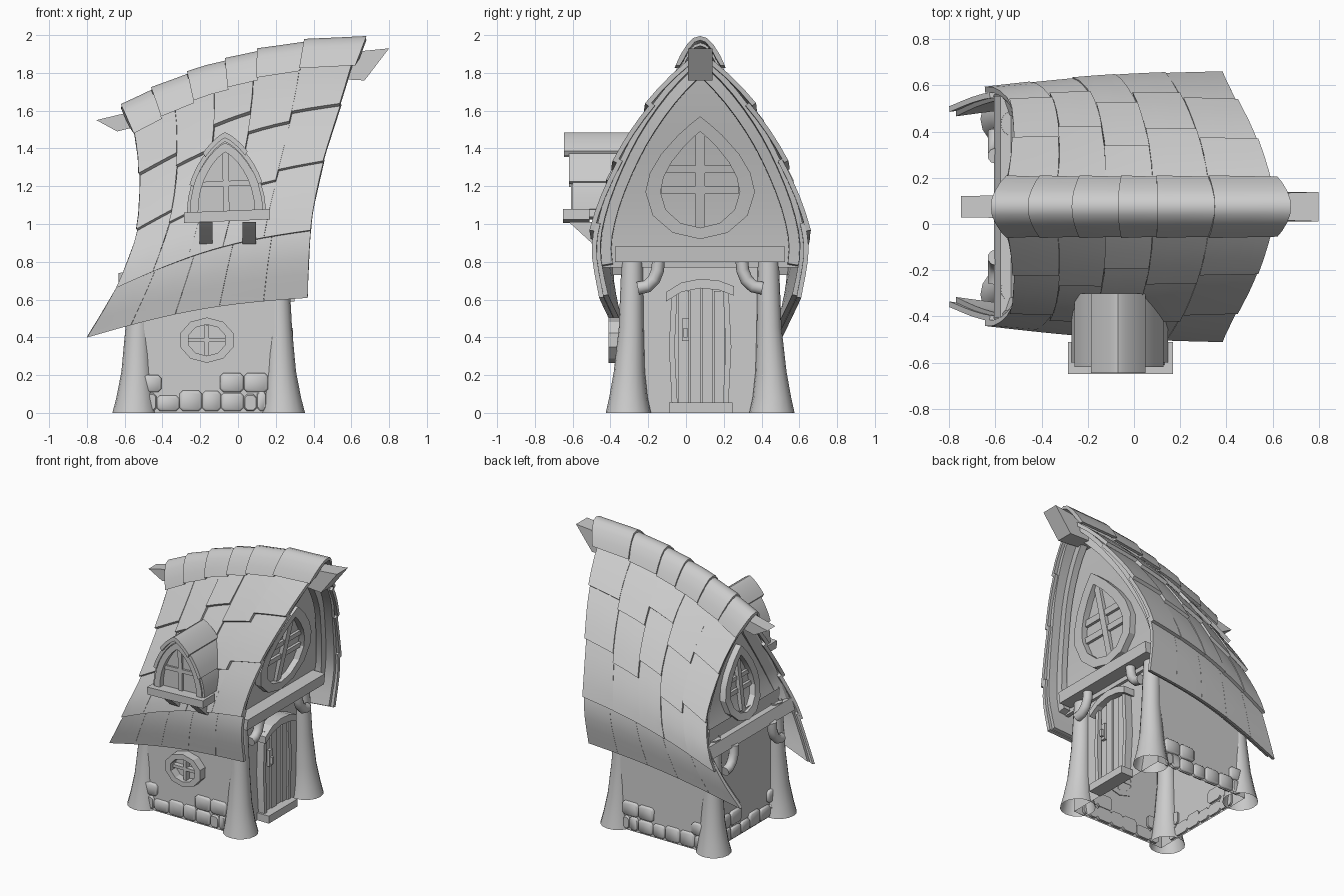
import bpy, bmesh, math, random
from mathutils import Vector

if "Cube" in bpy.data.objects:
    bpy.data.objects.remove(bpy.data.objects["Cube"])
random.seed(4)
CY = 0.075  # centre plane of the house


def loft(bm, rings, caps=True, wrap=False):
    vs = [[bm.verts.new(p) for p in r] for r in rings]
    n, m = len(vs[0]), len(vs)
    for i in range(m if wrap else m - 1):
        a, b = vs[i], vs[(i + 1) % m]
        for j in range(n):
            k = (j + 1) % n
            bm.faces.new((a[j], a[k], b[k], b[j]))
    if caps and not wrap:
        bm.faces.new(vs[0])
        bm.faces.new(vs[-1])


def finish(name, bm, angle=35):
    bmesh.ops.recalc_face_normals(bm, faces=bm.faces)
    me = bpy.data.meshes.new(name)
    bm.to_mesh(me)
    bm.free()
    ob = bpy.data.objects.new(name, me)
    bpy.context.collection.objects.link(ob)
    bpy.ops.object.select_all(action='DESELECT')
    ob.select_set(True)
    bpy.context.view_layer.objects.active = ob
    bpy.ops.object.shade_smooth_by_angle(angle=math.radians(angle))


def prism(bm, pts, d0, d1, f):
    loft(bm, [[f(a, b, d) for a, b in pts] for d in (d0, d1)])


def frame(bm, outer, inner, d0, d1, f):
    loft(bm, [[f(a, b, d) for a, b in o] for o, d in
              ((outer, d0), (outer, d1), (inner, d1), (inner, d0))], wrap=True)


def rect(a0, a1, b0, b1):
    return [(a0, b0), (a1, b0), (a1, b1), (a0, b1)]


def egg(hw, zb, zm, zt):
    lo = [(hw * math.cos(t), zm + (zm - zb) * math.sin(t)) for t in [-math.pi * i / 6 for i in range(7)]]
    up = [(hw * (1 - t ** 1.8), t) for t in (.25, .5, .75, .9)]
    z = lambda t: zm + (zt - zm) * t
    return lo + [(-a, z(t)) for a, t in up] + [(0, zt)] + [(a, z(t)) for a, t in up[::-1]]


def lerp(a, b, t):
    return a + (b - a) * t


def table(pts, x):
    for (x0, y0), (x1, y1) in zip(pts, pts[1:]):
        if x <= x1:
            break
    return lerp(y0, y1, (x - x0) / (x1 - x0))


# Roof surface: two end profiles (x, half width, z) from ridge to eave
L = [(-.57, .02, 1.585), (-.53, .19, 1.385), (-.52, .34, 1.17), (-.535, .45, .96),
     (-.6, .5, .76), (-.69, .48, .58), (-.8, .43, .4)]
R = [(.62, .02, 1.91), (.575, .185, 1.745), (.515, .335, 1.54), (.45, .45, 1.32),
     (.4, .54, 1.08), (.378, .575, .86), (.37, .53, .61)]


def spline(P, v):
    s = min(max(v, 0), 1) * (len(P) - 1)
    i = min(int(s), len(P) - 2)
    t = s - i
    p = [Vector(P[min(max(k, 0), len(P) - 1)]) for k in range(i - 1, i + 3)]
    return .5 * (2 * p[1] + (p[2] - p[0]) * t + (2 * p[0] - 5 * p[1] + 4 * p[2] - p[3]) * t ** 2
                 + (3 * p[1] - p[0] - 3 * p[2] + p[3]) * t ** 3)


def surf(u, v):
    p = spline(L, v).lerp(spline(R, v), u)
    b = math.sin(math.pi * u)
    return p + Vector((0, .02 * b * v, b * lerp(.08, .04, v)))


def roof(u, v, off, side):
    e = .01
    n = (surf(u, v + e) - surf(u, v - e)).cross(surf(u + e, v) - surf(u - e, v)).normalized()
    n = n if n.y > 0 else -n
    p = surf(u, v) + n * off
    return Vector((p.x, CY + side * max(p.y, 0), p.z))


def slab(bm, u0, u1, v0, v1, o0, o1, th, side, nu=3, nv=4):
    rings = []
    for i in range(nu + 1):
        u = lerp(u0, u1, i / nu)
        q = [(lerp(v0, v1, j / nv), lerp(o0, o1, j / nv)) for j in range(nv + 1)]
        rings.append([roof(u, v, o, side) for v, o in q] + [roof(u, v, o - th, side) for v, o in q[::-1]])
    loft(bm, rings)


# Roof deck and overlapping shingles
deck, tiles, skirt = bmesh.new(), bmesh.new(), bmesh.new()
for s in (-1, 1):
    slab(deck, .02, .98, 0, .99, -.015, -.015, .03, s, 12, 16)
    us = [0, .19, .37, .55, .76, 1]
    for c in range(5):
        j = (0, .05, -.04, .04, 0)[c]
        vs = [0, .25 + j, .48 + j, .74]
        for r in range(3):
            slab(tiles, us[c], us[c + 1] - .001, vs[r], vs[r + 1] + .015, -.005,
                 .018 + random.uniform(0, .008), .025, s)
    for c in range(5):
        slab(skirt, c * .2, c * .2 + .199, .72, 1, -.005, .005, .025, s, 3, 6)
finish("roof_deck", deck)
finish("roof_shingles", tiles)
finish("roof_skirt", skirt)

# Ridge tiles
ridge = [(-.62, 1.62), (-.46, 1.71), (-.2, 1.825), (.1, 1.915), (.35, 1.965), (.68, 1.995)]
prof = [(-.13, -.155), (-.105, -.1), (-.07, -.045), (-.035, -.01), (0, 0)]
prof += [(-a, b) for a, b in prof[-2::-1]]
xs = [-.62, -.46, -.27, -.07, .1, .35, .68]
bm = bmesh.new()
for x0, x1 in zip(xs, xs[1:]):
    rings = []
    for x, lift in ((x0, .015), ((x0 + x1) / 2, .007), (x1 + .005 * (x1 < .6), 0)):
        k = lerp(-.44, .38, (x + .62) / 1.3)
        z = table(ridge, x) + lift
        w = 1 + lift * 3
        rings.append([(x + k * b, CY + a * w, z + b) for a, b in prof]
                     + [(x + k * b, CY + a * w * .82, z + b - .022 * (abs(a) < .12)) for a, b in prof[::-1]])
    loft(bm, rings)
finish("ridge_tiles", bm, 45)

# Ridge beam
bm = bmesh.new()
loft(bm, [[(xt, CY - w, zt), (xt, CY + w, zt), (xb, CY + w, zb), (xb, CY - w, zb)]
          for xt, zt, xb, zb, w in ((-.75, 1.55, -.64, 1.49, .046), (-.5, 1.61, -.48, 1.53, .05),
                                    (0, 1.83, 0, 1.72, .05), (.5, 1.9, .48, 1.77, .055), (.8, 1.93, .67, 1.76, .064))])
finish("ridge_beam", bm)


# Gable ends: wall, rim, beam, pointed window, corbels
def bars(bm, hw, z0, z1, zc, zm, w, d0, d1, f):
    prism(bm, rect(-w, w, z0, z1), d0, d1, f)
    for z in (zc, zm):
        prism(bm, rect(-hw, hw, z - w * .8, z + w * .8), d0, d1, f)


for name, u, sx, vmax, beam, win, inner, cx, cz in (
        ("right", .87, 1, .88, (.45, .8, .88, .1), (.29, .92, 1.17, 1.57), (.21, .98, 1.17, 1.49), .28, 0),
        ("left", .06, -1, .66, (.48, .73, .81, .045), (.2, .83, 1.02, 1.36), (.14, .88, 1.02, 1.29), -.6, -.08)):
    prof_pts = [surf(u, vmax * i / 14) for i in range(15)]
    tab = [(p.z, p.x) for p in prof_pts[::-1]]

    def face(a, b, d, tab=tab, sx=sx):
        return (table(tab, b) + sx * d, CY + a, b)
    bm = bmesh.new()
    loft(bm, [[face(a, p.z, d) for a, d in ((-w, 0), (w, 0), (w, -.03), (-w, -.03))]
              for p in prof_pts for w in [max(p.y - .02, .008)]])
    finish(name + "_gable_wall", bm)
    bm = bmesh.new()
    for s in (-1, 1):
        loft(bm, [[roof(uu, vmax * i / 14, o, s) for uu, o in
                   ((u, -.03), (u + sx * .045, -.03), (u + sx * .045, -.1), (u, -.1))] for i in range(1, 15)])
    finish(name + "_gable_rim", bm)
    bm = bmesh.new()
    prism(bm, rect(-beam[0], beam[0], beam[1], beam[2]), -.03, beam[3], face)
    finish(name + "_gable_beam", bm)
    bm = bmesh.new()
    frame(bm, egg(*win), egg(*inner), -.01, .045, face)
    bars(bm, inner[0] * .97, inner[1], inner[3], inner[2] + .01, inner[2] + (.12 if sx > 0 else .1),
         .025 if sx > 0 else .018, -.01, .02, face)
    finish(name + "_gable_window", bm, 20)
    bm = bmesh.new()
    path = [(.33, .66), (.28, .67), (.245, .705), (.225, .755), (.22, .82)]
    for s in (-1, 1):
        rings = []
        for i, (a, z) in enumerate(path):
            q, p = path[min(i + 1, 4)], path[max(i - 1, 0)]
            t = Vector((0, s * (q[0] - p[0]), q[1] - p[1])).normalized()
            n = t.cross(Vector((1, 0, 0)))
            rings.append([Vector((cx, CY + s * a, z + cz)) + .034 * (n * math.cos(k * math.pi / 5)
                          + Vector((math.sin(k * math.pi / 5), 0, 0))) for k in range(10)])
        loft(bm, rings)
    finish(name + "_corbels", bm, 60)

# Walls (open below) and flared corner posts
bm = bmesh.new()
loft(bm, [[(x, CY + y * w, z) for x, y in ((-.54 + i, -1), (.22 - i, -1), (.22 - i, 1), (-.54 + i, 1))]
          for z, w, i in ((0, .435, 0), (.3, .425, .005), (.9, .41, .01))], caps=False)
finish("walls", bm, 20)
bm = bmesh.new()
for sx, sy in ((-1, -1), (-1, 1), (1, -1), (1, 1)):
    loft(bm, [[(-.155 + sx * c + r * math.cos(k * math.pi / 8), CY + sy * y + r * math.sin(k * math.pi / 8), z)
               for k in range(16)] for z, r, c, y in ((0, .12, .39, .38), (.08, .102, .387, .38),
              (.22, .082, .38, .375), (.45, .066, .375, .365), (.82, .056, .365, .36))], caps=False)
finish("corner_posts", bm)

front = lambda a, b, d: (a, CY - .43 - d, b)
back = lambda a, b, d: (a, CY + .43 + d, b)
left = lambda a, b, d: (-.54 - d, CY + a, b)
right = lambda a, b, d: (.215 + d, CY + a, b)

# Base stones: bottom row plus a few stacked
bm = bmesh.new()
for f, o in ((front, -.16), (back, -.16), (left, 0)):
    edges = [-.34, -.27, -.15, -.03, .07, .19, .26, .31]
    cells = [(a, b, .01, random.uniform(.09, .12)) for a, b in zip(edges, edges[1:])]
    cells += [(-.355, -.245, .11, .2), (.065, .19, .11, .21), (.19, .32, .11, .21)]
    for a0, a1, b0, b1 in cells:
        a0, a1, c = a0 + o + .001, a1 + o - .001, .016
        oct_ = [(a0 + c, b0), (a1 - c, b0), (a1, b0 + c), (a1, b1 - c), (a1 - c, b1), (a0 + c, b1), (a0, b1 - c), (a0, b0 + c)]
        m, h = (a0 + a1) / 2, (b0 + b1) / 2
        small = [(m + (a - m) * .86, h + (b - h) * .86) for a, b in oct_]
        loft(bm, [[f(a, b, d) for a, b in q] for q, d in ((oct_, -.015), (oct_, .01), (small, .018))])
finish("base_stones", bm, 50)

# Small oval window on the front wall
oval = lambda rx, rz: [(-.165 + rx * math.cos((k + .5) * math.pi / 5), .385 + rz * math.sin((k + .5) * math.pi / 5)) for k in range(10)]
bm = bmesh.new()
frame(bm, oval(.148, .12), oval(.102, .083), -.01, .055, front)
prism(bm, rect(-.177, -.153, .305, .465), -.01, .03, front)
prism(bm, rect(-.262, -.068, .375, .397), -.01, .03, front)
finish("oval_window", bm, 20)

# Door with planks, frame, arched lintel, step and handle
bm = bmesh.new()
for i in range(4):
    a = -.115 + i * .0625
    top = (.645, .67, .67, .645)[i]
    prism(bm, rect(a, a + .057, .05, top), 0, .035 + .008 * (i % 2), right)
finish("door_planks", bm)
bm = bmesh.new()
for s in (-1, 1):
    prism(bm, [(s * .15, .05), (s * .12, .05), (s * .135, .35), (s * .12, .66), (s * .15, .66), (s * .165, .35)], 0, .055, right)
arc = [(-.18, .64), (-.1, .69), (0, .71), (.1, .7), (.18, .67)]
prism(bm, arc + [(a, b - .05) for a, b in arc[::-1]], 0, .085, right)
finish("door_frame", bm, 20)
bm = bmesh.new()
prism(bm, rect(-.165, .17, 0, .055), 0, .1, right)
finish("door_step", bm)
bm = bmesh.new()
prism(bm, rect(-.095, -.06, .38, .5), .03, .055, right)
prism(bm, rect(-.088, -.067, .4, .45), .05, .075, right)
finish("door_handle", bm)

# Dormer: body, window frame, bars, roof tiles, sill and brackets
dorm = lambda a, b, d: (-.06 + a - .02 * (b - 1), -.57 - d, b + .04 * a)


def arch(hw, z0, z1, t0=0):
    t = [lerp(t0, 1, 1 - (1 - i / 8) ** 1.7) for i in range(9)]
    h = [(hw * (1 - k ** 2.1) ** .78, lerp(z0, z1, k)) for k in t]
    return [(-a, z) for a, z in h] + h[-2::-1]


bm = bmesh.new()
prism(bm, arch(.185, 1.03, 1.42), -.27, 0, dorm)
finish("dormer_body", bm)
bm = bmesh.new()
frame(bm, arch(.195, 1.05, 1.43), arch(.15, 1.06, 1.38), -.02, .04, dorm)
prism(bm, rect(-.016, .016, 1.05, 1.38), -.01, .015, dorm)
prism(bm, rect(-.13, .13, 1.2, 1.228), -.01, .015, dorm)
finish("dormer_window", bm, 20)
bm = bmesh.new()
for hw, z1, t0, d0, d1 in ((.21, 1.445, .05, -.27, .03), (.218, 1.465, .4, -.27, .05), (.225, 1.485, .76, -.27, .075)):
    o, i = arch(hw, 1.05, z1, t0), arch(hw - .025, 1.05, z1 - .03, t0)
    prism(bm, o + i[::-1], d0, d1, dorm)
finish("dormer_roof", bm)
bm = bmesh.new()
prism(bm, rect(-.225, .23, 1.015, 1.07), -.06, .08, dorm)
for a in (-.11, .12):
    loft(bm, [[(-.06 + a + w, y, z) for y, z in ((-.62, 1.01), (-.4, 1.01), (-.4, .87), (-.5, .9))] for w in (-.035, .035)])
finish("dormer_sill", bm)
